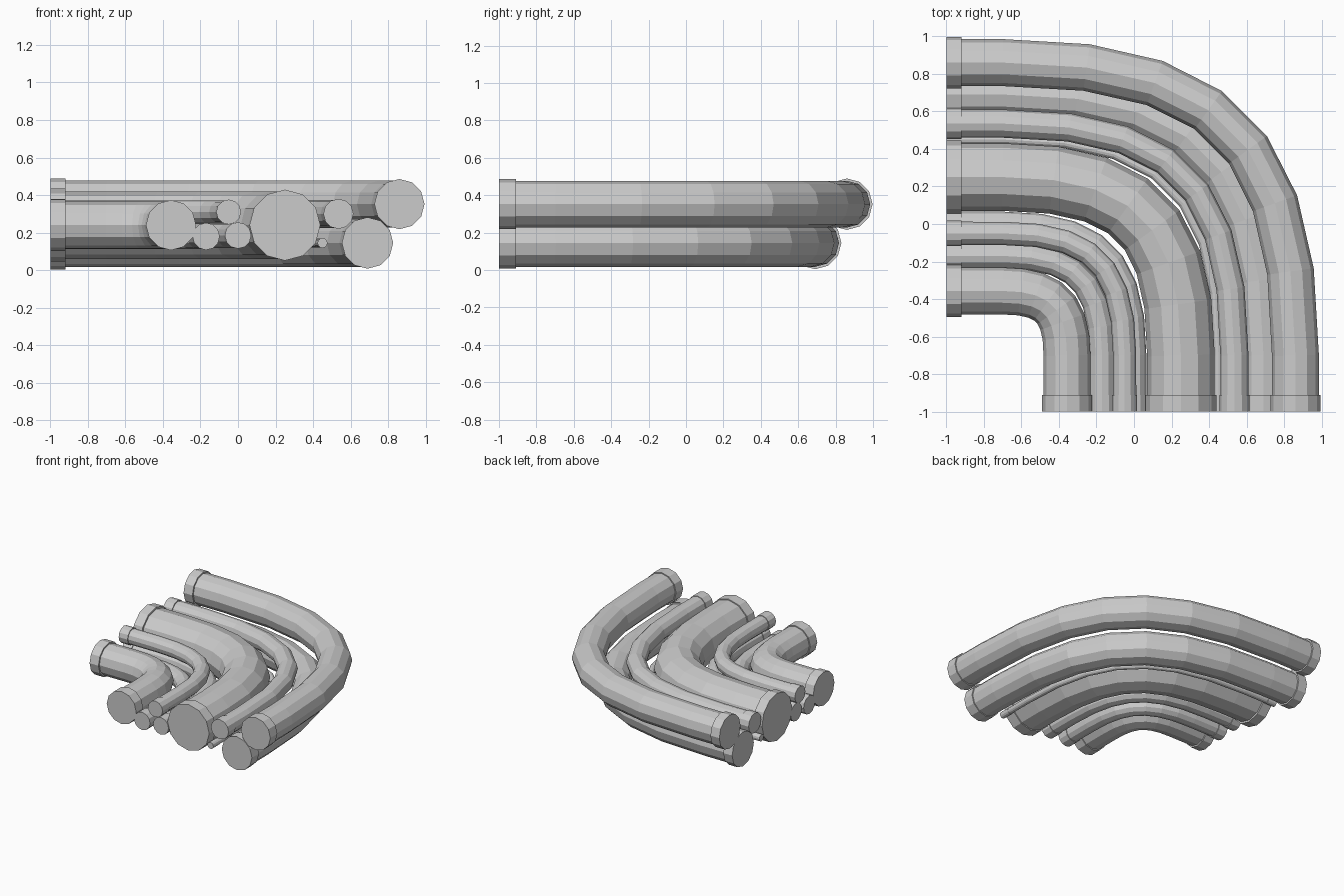
import bpy, bmesh, math
from mathutils import Vector

if "Cube" in bpy.data.objects:
    bpy.data.objects.remove(bpy.data.objects["Cube"])

SIDES = 12
START = -0.70     # where every bend leaves its straight run
HANDLE = 0.735    # handle length relative to the bend size
STEPS = 7         # segments in each bend


def sweep(name, path, radius):
    """Capped, flat-faced 12-sided tube along a level path."""
    bm = bmesh.new()
    rings = []
    for i, p in enumerate(path):
        before = (p - path[i - 1]).normalized() if i else Vector()
        after = (path[i + 1] - p).normalized() if i < len(path) - 1 else Vector()
        t = (before + after).normalized()
        side = Vector((-t.y, t.x, 0))
        ring = []
        for k in range(SIDES):
            a = 2 * math.pi * k / SIDES
            offset = side * math.cos(a) + Vector((0, 0, math.sin(a)))
            ring.append(bm.verts.new(p + offset * radius))
        rings.append(ring)
    for r0, r1 in zip(rings, rings[1:]):
        for k in range(SIDES):
            j = (k + 1) % SIDES
            bm.faces.new((r0[k], r0[j], r1[j], r1[k]))
    bm.faces.new(rings[0])
    bm.faces.new(rings[-1])
    bmesh.ops.recalc_face_normals(bm, faces=bm.faces)
    mesh = bpy.data.meshes.new(name)
    bm.to_mesh(mesh)
    bm.free()
    bpy.context.collection.objects.link(bpy.data.objects.new(name, mesh))


def bend_path(c, z):
    """Left end at x=-1, quarter bend, front end at y=-1."""
    h = START + HANDLE * (c - START)
    ctrl = [(START, c), (h, c), (c, h), (c, START)]
    pts = [Vector((-0.995, c, z))]
    for i in range(STEPS + 1):
        t = i / STEPS
        w = ((1 - t) ** 3, 3 * t * (1 - t) ** 2, 3 * t * t * (1 - t), t ** 3)
        pts.append(Vector((sum(a * q[0] for a, q in zip(w, ctrl)),
                           sum(a * q[1] for a, q in zip(w, ctrl)), z)))
    pts.append(Vector((c, -0.995, z)))
    return pts


# Pipes: offset from the centre, height, radius
PIPES = [
    (-0.357, 0.24, 0.125),
    (-0.17, 0.18, 0.068),
    (-0.05, 0.31, 0.062),
    (0.00, 0.185, 0.066),
    (0.25, 0.24, 0.180),
    (0.45, 0.145, 0.025),
    (0.535, 0.30, 0.075),
    (0.69, 0.145, 0.128),
    (0.86, 0.352, 0.125),
]

for n, (c, z, r) in enumerate(PIPES, 1):
    sweep(f"pipe_{n}", bend_path(c, z), r)
    # End collars
    left = r + min(0.015, r * 0.1)
    front = r + min(0.009, r * 0.07)
    sweep(f"left_collar_{n}", [Vector((-1, c, z)), Vector((-0.92, c, z))], left)
    sweep(f"front_collar_{n}", [Vector((c, -1, z)), Vector((c, -0.91, z))], front)
